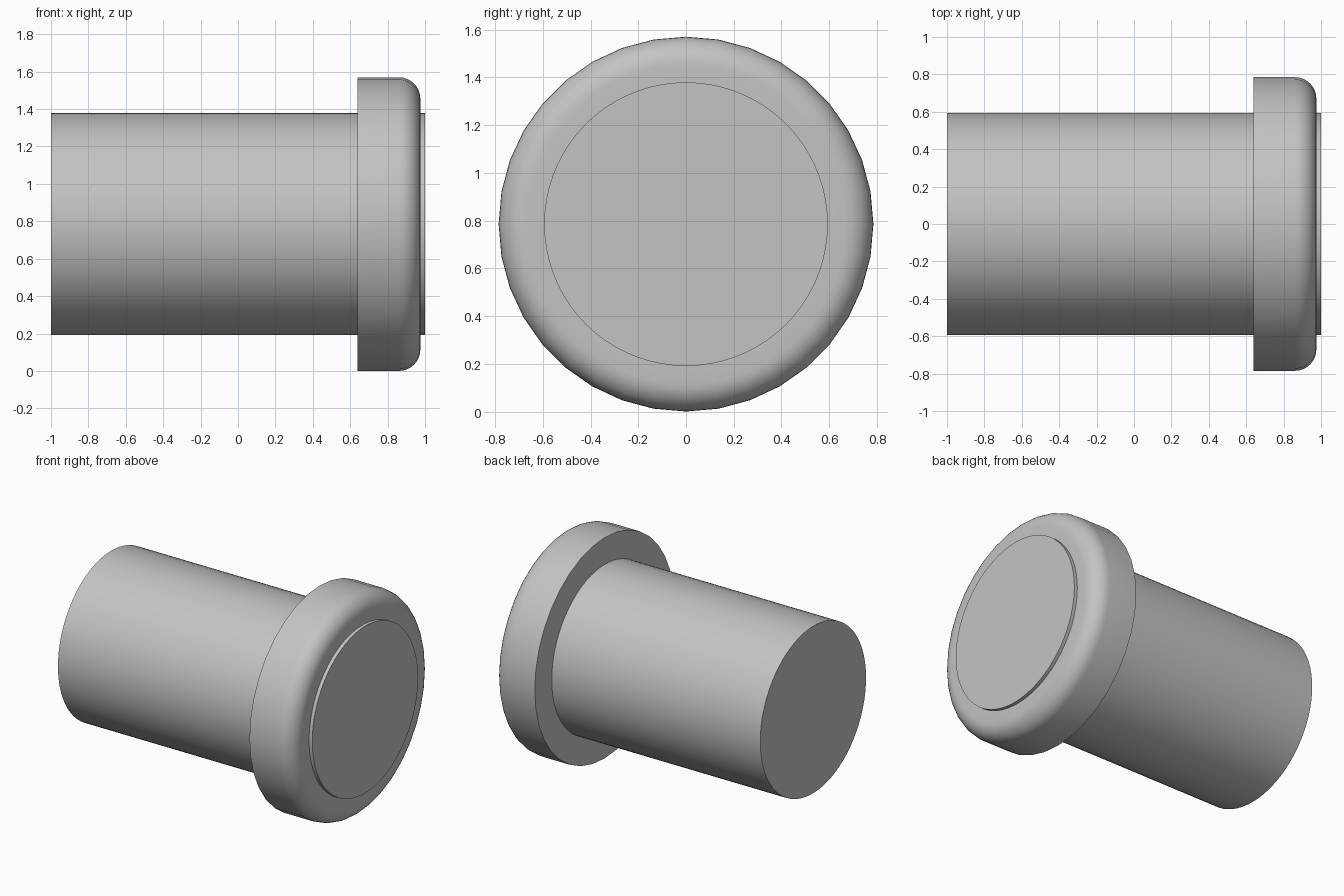
import bpy, bmesh
from math import sin, cos, pi

if "Cube" in bpy.data.objects:
    bpy.data.objects.remove(bpy.data.objects["Cube"])

AXIS_Z = 0.785

grey = bpy.data.materials.new("light_grey")
grey.use_nodes = True
grey.diffuse_color = (0.55, 0.55, 0.55, 1)
grey.node_tree.nodes["Principled BSDF"].inputs["Base Color"].default_value = (0.55, 0.55, 0.55, 1)


def lathe(name, profile, segments, closed, phase=0.0):
    """Revolve (x, radius) points about the lengthwise axis."""
    bm = bmesh.new()
    rings = []
    for x, r in profile:
        angles = [2 * pi * (i + phase) / segments for i in range(segments)]
        rings.append([bm.verts.new((x, r * cos(a), AXIS_Z + r * sin(a))) for a in angles])
    pairs = list(zip(rings, rings[1:]))
    if closed:
        pairs.append((rings[-1], rings[0]))
    else:
        bm.faces.new(rings[0])
        bm.faces.new(rings[-1])
    for a, b in pairs:
        for i in range(segments):
            j = (i + 1) % segments
            bm.faces.new((a[i], a[j], b[j], b[i]))
    bmesh.ops.recalc_face_normals(bm, faces=bm.faces)
    mesh = bpy.data.meshes.new(name)
    bm.to_mesh(mesh)
    bm.free()
    mesh.materials.append(grey)
    obj = bpy.data.objects.new(name, mesh)
    bpy.context.collection.objects.link(obj)
    bpy.ops.object.select_all(action="DESELECT")
    obj.select_set(True)
    bpy.context.view_layer.objects.active = obj
    bpy.ops.object.shade_smooth_by_angle(angle=pi / 6)
    return obj


# Long plain shaft, passing right through the collar
SHAFT_R = 0.594
lathe("shaft", [(-1, SHAFT_R), (1, SHAFT_R)], 72, closed=False)

# Collar ring with a rounded outer front edge
BACK, FRONT, COLLAR_R, ROUND = 0.64, 0.975, 0.785, 0.115
fillet = [(FRONT - ROUND + ROUND * sin(t * pi / 16), COLLAR_R - ROUND + ROUND * cos(t * pi / 16))
          for t in range(9)]
lathe("collar", [(BACK, SHAFT_R), (BACK, COLLAR_R)] + fillet + [(FRONT, SHAFT_R)], 36, closed=True)
